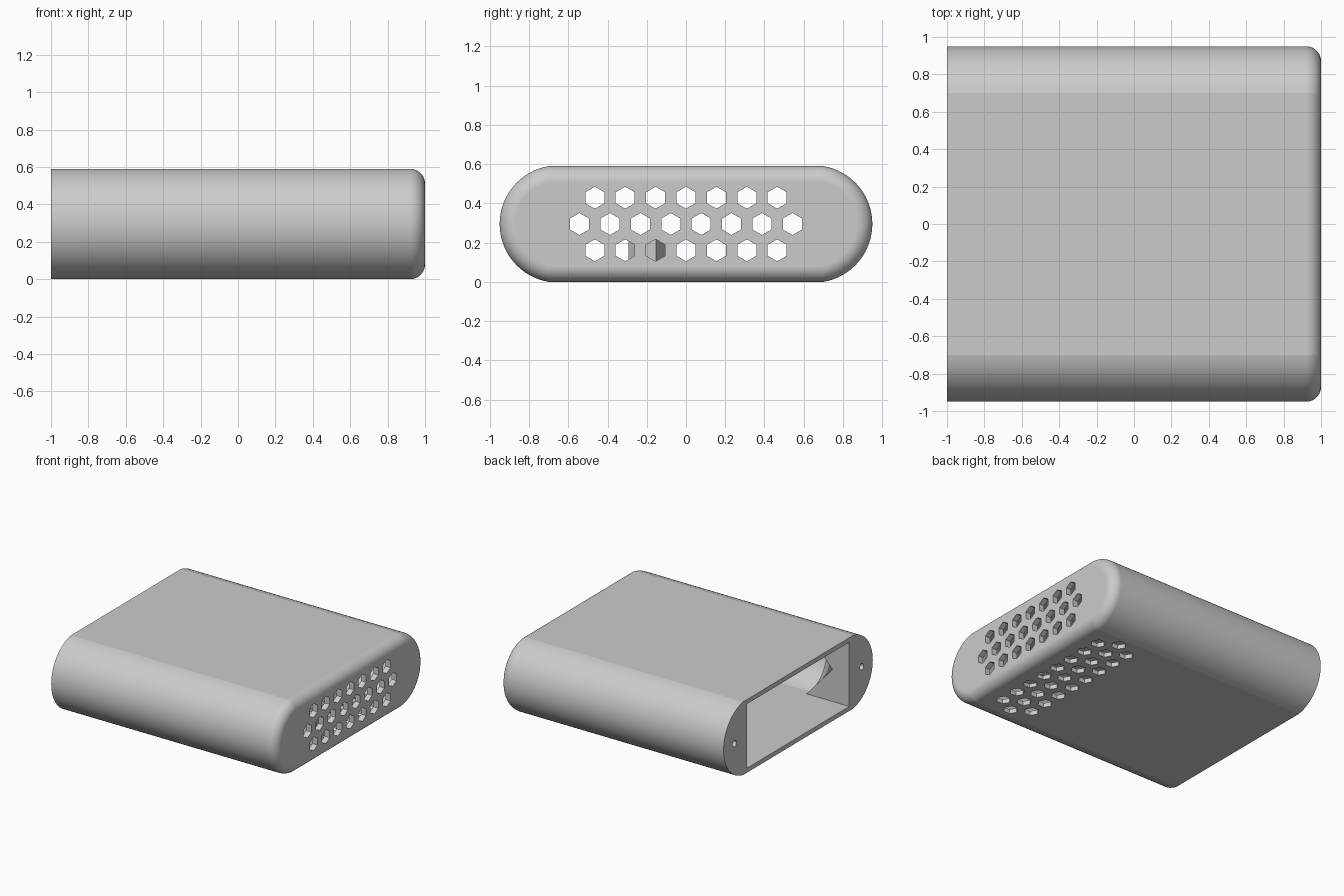
import bpy, bmesh, math

if "Cube" in bpy.data.objects:
    bpy.data.objects.remove(bpy.data.objects["Cube"], do_unlink=True)

grey = bpy.data.materials.new("light grey")
grey.use_nodes = True
COLOR = (0.6, 0.6, 0.6, 1)
grey.diffuse_color = COLOR
grey.node_tree.nodes["Principled BSDF"].inputs["Base Color"].default_value = COLOR

MID = 0.295       # half height
HALF_Y = 0.95     # half depth
RADIUS = 0.299    # rounded side radius
FILLET = 0.08     # closed end rounding
WALL = 0.036
PITCH = 0.155     # vent spacing
ROW = 0.134


def finish(name, bm):
    bmesh.ops.recalc_face_normals(bm, faces=bm.faces)
    mesh = bpy.data.meshes.new(name)
    bm.to_mesh(mesh)
    bm.free()
    obj = bpy.data.objects.new(name, mesh)
    mesh.materials.append(grey)
    bpy.context.collection.objects.link(obj)
    return obj


def section(x, inset, steps=32):
    """Flat-topped section with rounded sides, shrunk by inset."""
    r, h = RADIUS - inset, MID - inset
    a = math.asin(h / r)
    yc = HALF_Y - RADIUS
    pts = []
    for side in (1, -1):
        for i in range(steps + 1):
            t = -a + 2 * a * i / steps
            pts.append((x, side * (yc + r * math.cos(t)), MID + side * r * math.sin(t)))
    return pts


def loft(bm, sections):
    rings = [[bm.verts.new(p) for p in s] for s in sections]
    for lo, hi in zip(rings, rings[1:]):
        n = len(lo)
        for i in range(n):
            j = (i + 1) % n
            bm.faces.new((lo[i], lo[j], hi[j], hi[i]))
    bm.faces.new(rings[0])
    bm.faces.new(rings[-1])


def prism(bm, center, radius, depth, axis, sides=6, turn=0.0):
    """Regular prism centred on a point, running along x or z."""
    loops = []
    for d in (-depth / 2, depth / 2):
        loop = []
        for i in range(sides):
            t = turn + 2 * math.pi * i / sides
            u, v = radius * math.cos(t), radius * math.sin(t)
            off = (d, v, u) if axis == "x" else (u, v, d)
            loop.append([c + o for c, o in zip(center, off)])
        loops.append(loop)
    loft(bm, loops)


def box(bm, lo, hi):
    loft(bm, [[(x, lo[1], lo[2]), (x, hi[1], lo[2]), (x, hi[1], hi[2]), (x, lo[1], hi[2])]
              for x in (lo[0], hi[0])])


def carve(obj, name, bm):
    cutter = finish(name, bm)
    cutter.hide_render = True
    mod = obj.modifiers.new(name, "BOOLEAN")
    mod.operation = "DIFFERENCE"
    mod.solver = "EXACT"
    mod.object = cutter
    bpy.context.view_layer.objects.active = obj
    bpy.ops.object.modifier_apply(modifier=mod.name)
    bpy.data.objects.remove(cutter, do_unlink=True)


def vent_rows(count):
    """Staggered rows: yields row offset and y position."""
    for row in (-1, 0, 1):
        n = count + (row == 0)
        for i in range(n):
            yield row * ROW, (i - (n - 1) / 2) * PITCH


# Outer shell with a rounded closed end
bm = bmesh.new()
rings = [section(-1, 0)]
for i in range(13):
    t = math.pi / 2 * i / 12
    rings.append(section(1 - FILLET + FILLET * math.sin(t), FILLET * (1 - math.cos(t))))
loft(bm, rings)
case = finish("case_shell", bm)

# Main cavity, tapering towards the open end behind the screw bosses
bm = bmesh.new()
points = section(-0.62, WALL) + section(1 - 0.045, WALL)
points += [(-0.85, y, MID) for y in (-0.65, 0.65)]
for p in points:
    bm.verts.new(p)
hull = bmesh.ops.convex_hull(bm, input=bm.verts[:])
bmesh.ops.dissolve_limit(bm, angle_limit=0.01, verts=bm.verts[:], edges=bm.edges[:])
carve(case, "cavity_cutter", bm)

# Rectangular mouth
bm = bmesh.new()
box(bm, (-1.1, -0.65, WALL + 0.0004), (-0.5, 0.65, 2 * MID - WALL - 0.0004))
carve(case, "mouth_cutter", bm)

# Screw holes beside the mouth
bm = bmesh.new()
for y in (-0.81, 0.81):
    prism(bm, (-0.95, y, MID), 0.025, 0.4, "x", sides=24)
carve(case, "screw_cutter", bm)

# Hexagonal vents in the closed end and in the floor
bm = bmesh.new()
for off, y in vent_rows(7):
    prism(bm, (1, y, MID + off), 0.056, 0.2, "x")
carve(case, "end_vent_cutter", bm)
bm = bmesh.new()
for off, y in vent_rows(8):
    prism(bm, (0.665 + off, y, 0), 0.056, 0.15, "z")
carve(case, "floor_vent_cutter", bm)

# Small post standing on the floor
bm = bmesh.new()
prism(bm, (0.79, -0.2, 0.13), 0.093, 0.2, "z", turn=math.pi / 6)
post = finish("floor_post", bm)

# Smooth the rounded surfaces, keep real edges crisp
bpy.ops.object.select_all(action="DESELECT")
case.select_set(True)
bpy.context.view_layer.objects.active = case
bpy.ops.object.shade_smooth_by_angle(angle=math.radians(8.5))
weighted = case.modifiers.new("weighted_normals", "WEIGHTED_NORMAL")
weighted.keep_sharp = True
